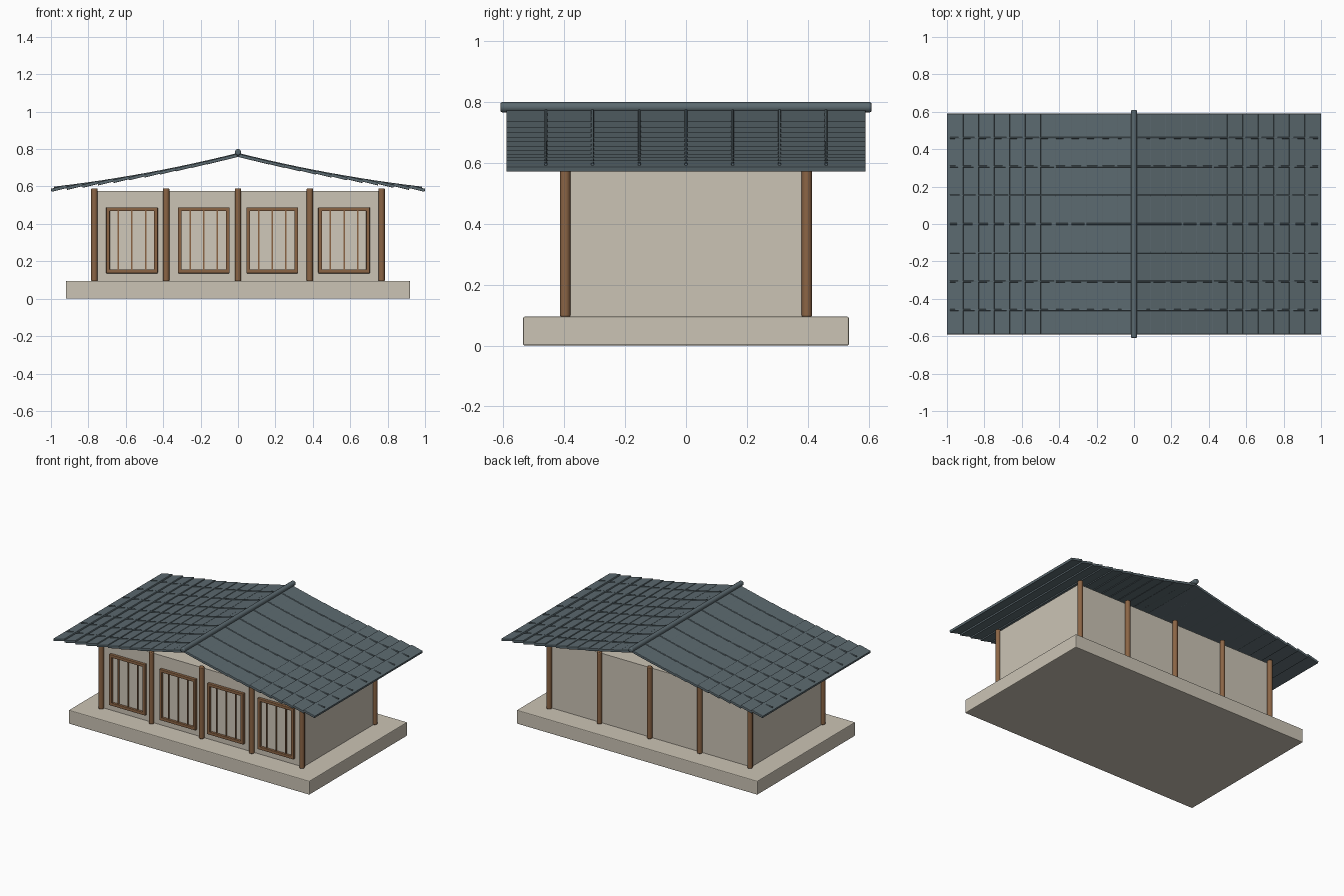
import bpy
import math

old = bpy.data.objects.get("Cube")
if old:
    bpy.data.objects.remove(old, do_unlink=True)


def material(name, rgb):
    m = bpy.data.materials.new(name)
    m.use_nodes = True
    m.diffuse_color = (*rgb, 1)
    m.node_tree.nodes["Principled BSDF"].inputs["Base Color"].default_value = (*rgb, 1)
    return m


PLASTER = material("beige plaster", (0.60, 0.55, 0.46))
PAPER = material("pale paper", (0.63, 0.58, 0.49))
WOOD = material("brown wood", (0.26, 0.13, 0.06))
SLATE = material("slate roof", (0.105, 0.142, 0.16))


def bevel(obj, width, segments=2):
    mod = obj.modifiers.new("Bevel", "BEVEL")
    mod.width = width
    mod.segments = segments
    mod.limit_method = "ANGLE"


def box(name, center, size, mat, edge=0.0, tilt=0.0):
    bpy.ops.mesh.primitive_cube_add(size=1, location=center)
    obj = bpy.context.object
    obj.name = name
    obj.scale = size
    bpy.ops.object.transform_apply(location=False, rotation=False, scale=True)
    obj.rotation_euler.y = tilt
    obj.data.materials.append(mat)
    if edge:
        bevel(obj, edge)
    return obj


def cylinder(name, center, radius, length, mat, edge, along_y=False, sides=16):
    bpy.ops.mesh.primitive_cylinder_add(vertices=sides, radius=radius, depth=length, location=center)
    obj = bpy.context.object
    obj.name = name
    if along_y:
        obj.rotation_euler.x = math.pi / 2
    obj.data.materials.append(mat)
    bpy.ops.object.shade_smooth_by_angle(angle=math.radians(40))
    bevel(obj, edge)
    return obj


# Foundation and walls
BASE_TOP = 0.095
WALL_Y = 0.384
box("foundation", (0, 0, BASE_TOP / 2), (1.84, 1.07, BASE_TOP), PLASTER, 0.005)
box("walls", (0, 0, 0.335), (1.536, 2 * WALL_Y, 0.48), PLASTER)

# Round posts along the front and back
for side, y in (("front", -0.397), ("back", 0.397)):
    for i in range(5):
        cylinder(f"{side}_post_{i + 1}", ((i - 2) * 0.384, y, 0.342), 0.017, 0.496, WOOD, 0.005)

# Framed lattice windows on the front
W, H, MID, FRAME = 0.276, 0.352, 0.312, 0.02
for n, x in enumerate((-0.567, -0.183, 0.183, 0.567), 1):
    front = -WALL_Y - 0.008
    box(f"window_{n}_paper", (x, -WALL_Y - 0.001, MID), (W - FRAME, 0.004, H - FRAME), PAPER)
    for s in (-1, 1):
        box(f"window_{n}_stile", (x + s * (W - FRAME) / 2, front, MID), (FRAME, 0.022, H), WOOD, 0.003)
        box(f"window_{n}_rail", (x, front, MID + s * (H - FRAME) / 2), (W, 0.022, FRAME), WOOD, 0.003)
    for k in (-1, 0, 1):
        box(f"window_{n}_bar", (x + k * 0.073, -WALL_Y - 0.004, MID), (0.008, 0.012, H - FRAME), WOOD)


# Roof sags gently from ridge to eaves
def roof_height(x):
    return 0.767 - 0.25 * x + 0.068 * x * x


TILT = math.atan(0.25)
for side, s in (("left", 1), ("right", -1)):
    # Overlapping tile rows
    for i in range(12):
        x = 0.043 + i * 0.083
        box(f"{side}_tile_row_{i + 1}", (s * x, 0, roof_height(x)),
            (0.089, 1.18, 0.017), SLATE, 0.003, s * TILT)
    # Thin seams running down the slope
    for k in range(-3, 4):
        curve = bpy.data.curves.new(f"{side}_seam", "CURVE")
        curve.dimensions = "3D"
        curve.bevel_depth = 0.005
        curve.bevel_resolution = 1
        curve.use_fill_caps = True
        line = curve.splines.new("POLY")
        line.points.add(12)
        for j, p in enumerate(line.points):
            x = j * 0.082
            p.co = (s * x, k * 0.1535, roof_height(x) + 0.008, 1)
        curve.materials.append(SLATE)
        seam = bpy.data.objects.new(f"{side}_seam_{k + 4}", curve)
        bpy.context.collection.objects.link(seam)

# Ridge cap
cylinder("ridge_cap", (0, 0, 0.783), 0.017, 1.22, SLATE, 0.007, along_y=True)
